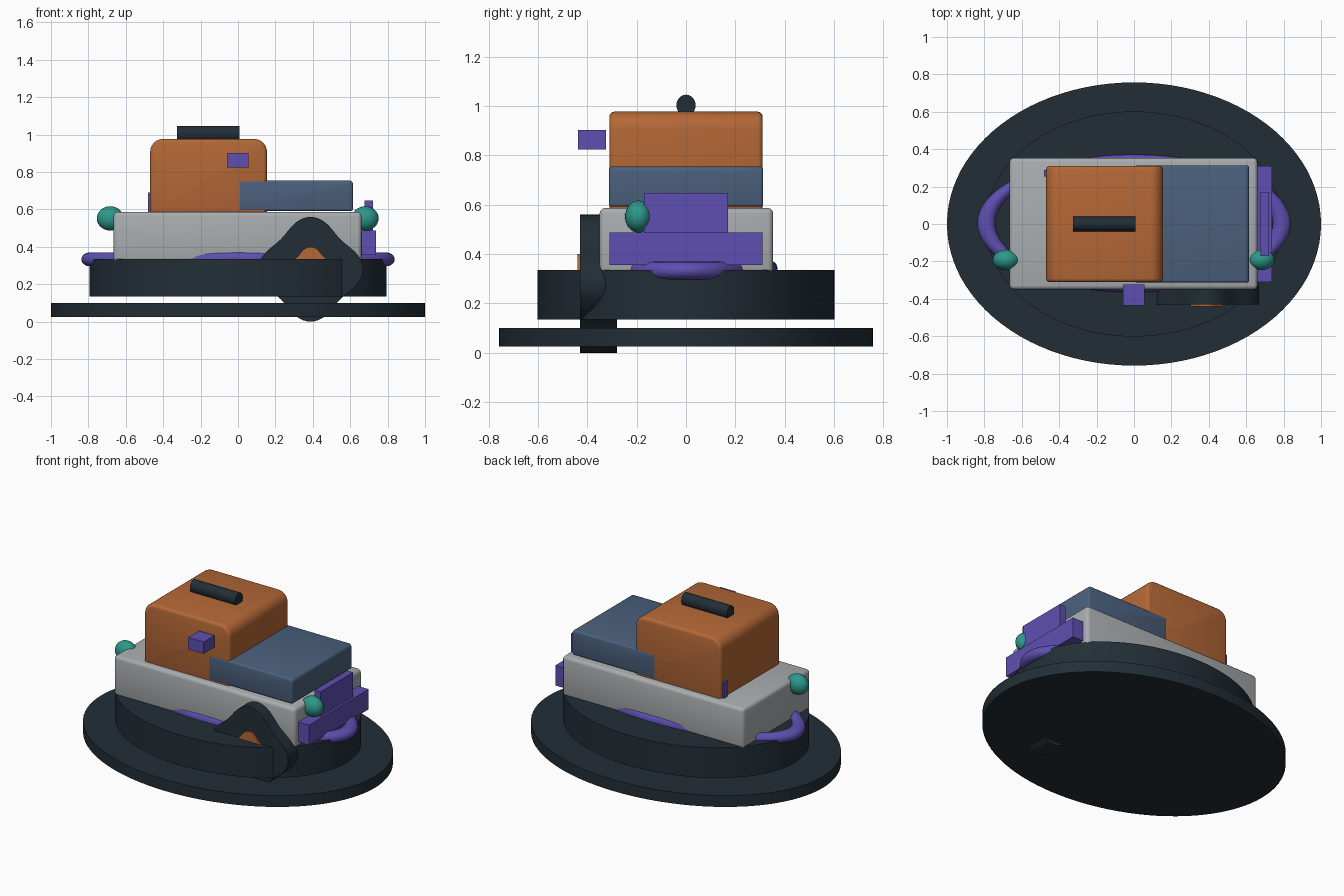
import bpy, bmesh, math
from mathutils import Matrix, Vector

if "Cube" in bpy.data.objects:
    bpy.data.objects.remove(bpy.data.objects["Cube"])


def material(name, rgb):
    m = bpy.data.materials.new(name)
    m.diffuse_color = (*rgb, 1)
    m.use_nodes = True
    m.node_tree.nodes["Principled BSDF"].inputs["Base Color"].default_value = m.diffuse_color
    return m


DARK = material("dark slate", (0.016, 0.027, 0.037))
GREY = material("light grey", (0.40, 0.42, 0.43))
ORANGE = material("burnt orange", (0.46, 0.138, 0.038))
BLUE = material("steel blue", (0.07, 0.118, 0.205))
PURPLE = material("violet", (0.112, 0.078, 0.44))
TEAL = material("teal", (0.027, 0.31, 0.255))


def finish(bm, name, mat):
    bmesh.ops.recalc_face_normals(bm, faces=bm.faces)
    me = bpy.data.meshes.new(name)
    bm.to_mesh(me)
    bm.free()
    me.materials.append(mat)
    ob = bpy.data.objects.new(name, me)
    bpy.context.collection.objects.link(ob)
    bpy.ops.object.select_all(action='DESELECT')
    ob.select_set(True)
    bpy.context.view_layer.objects.active = ob
    bpy.ops.object.shade_smooth_by_angle(angle=math.radians(35))
    return ob


def box(name, mat, x, y, z, bevel=0.0, crown=0.0):
    """Box from axis ranges; crown rounds the top edges that run along y."""
    bm = bmesh.new()
    bmesh.ops.create_cube(bm, size=1)
    for v in bm.verts:
        v.co = Vector([a[0] + (a[1] - a[0]) * (c + 0.5)
                       for a, c in zip((x, y, z), v.co)])
    if crown:
        top = [e for e in bm.edges if all(abs(v.co.z - z[1]) < 1e-5 for v in e.verts)
               and abs(e.verts[0].co.x - e.verts[1].co.x) < 1e-5]
        bmesh.ops.bevel(bm, geom=top, offset=crown, segments=6, profile=0.5, affect='EDGES')
    if bevel:
        sharp = [e for e in bm.edges if e.calc_face_angle(0) > math.radians(40)]
        bmesh.ops.bevel(bm, geom=sharp, offset=bevel, segments=3, profile=0.5, affect='EDGES')
    return finish(bm, name, mat)


def extrude_loop(name, mat, points, direction):
    """Closed prism from a loop of points."""
    bm = bmesh.new()
    face = bm.faces.new([bm.verts.new(p) for p in points])
    res = bmesh.ops.extrude_face_region(bm, geom=[face], use_keep_orig=True)
    moved = [g for g in res['geom'] if isinstance(g, bmesh.types.BMVert)]
    bmesh.ops.translate(bm, verts=moved, vec=direction)
    return finish(bm, name, mat)


def angles(n):
    return [2 * math.pi * i / n for i in range(n)]


# Oval base plate and raised drum
for name, rx, ry, z0, z1 in (("base_plate", 1.0, 0.757, 0.025, 0.10),
                             ("drum", 0.795, 0.602, 0.135, 0.335)):
    extrude_loop(name, DARK, [(rx * math.cos(a), ry * math.sin(a), z0) for a in angles(96)],
                 (0, 0, z1 - z0))

# Four-lobed wheel with hub on the front side
for name, mat, size, y0, y1 in (("wheel", DARK, 1.0, -0.43, -0.28),
                                ("wheel_hub", ORANGE, 0.43, -0.44, -0.40)):
    pts = []
    for a in angles(80):
        r = size * (0.253 + 0.027 * math.cos(4 * a))
        pts.append((0.388 + r * math.cos(a), y0, 0.28 + r * math.sin(a)))
    extrude_loop(name, mat, pts, (0, y1 - y0, 0))

# Body, cabin and hood
box("body", GREY, (-0.665, 0.66), (-0.35, 0.353), (0.32, 0.587), bevel=0.022)
box("cabin", ORANGE, (-0.47, 0.155), (-0.311, 0.311), (0.57, 0.977), bevel=0.02, crown=0.07)
box("hood", BLUE, (0.005, 0.615), (-0.313, 0.313), (0.592, 0.755), bevel=0.012, crown=0.02)

# Roof bar
extrude_loop("roof_bar", DARK, [(-0.325, 0.039 * math.cos(a), 1.003 + 0.043 * math.sin(a))
                                for a in angles(24)], (0.333, 0, 0))

# Violet fittings
box("side_mirror", PURPLE, (-0.058, 0.055), (-0.437, -0.324), (0.823, 0.902))
box("rear_tab", PURPLE, (-0.482, -0.44), (0.255, 0.29), (0.58, 0.69))
box("bumper", PURPLE, (0.657, 0.737), (-0.311, 0.311), (0.355, 0.487))
box("grille_plate", PURPLE, (0.677, 0.722), (-0.17, 0.17), (0.40, 0.648))

# Oval ring around the body
bpy.ops.mesh.primitive_torus_add(major_radius=0.79, minor_radius=0.048,
                                 major_segments=72, minor_segments=16,
                                 location=(0, 0.003, 0.333))
ring = bpy.context.object
ring.name = "oval_ring"
ring.scale = (1, 0.44, 0.78)
ring.data.materials.append(PURPLE)
bpy.ops.object.shade_smooth()

# Lamps at both ends
for name, x in (("lamp_left", -0.683), ("lamp_right", 0.68)):
    bm = bmesh.new()
    bmesh.ops.create_uvsphere(bm, u_segments=24, v_segments=16, radius=1,
                              matrix=Matrix.Translation((x, -0.192, 0.552))
                              @ Matrix.Diagonal((0.072, 0.055, 0.065, 1)))
    finish(bm, name, TEAL)
